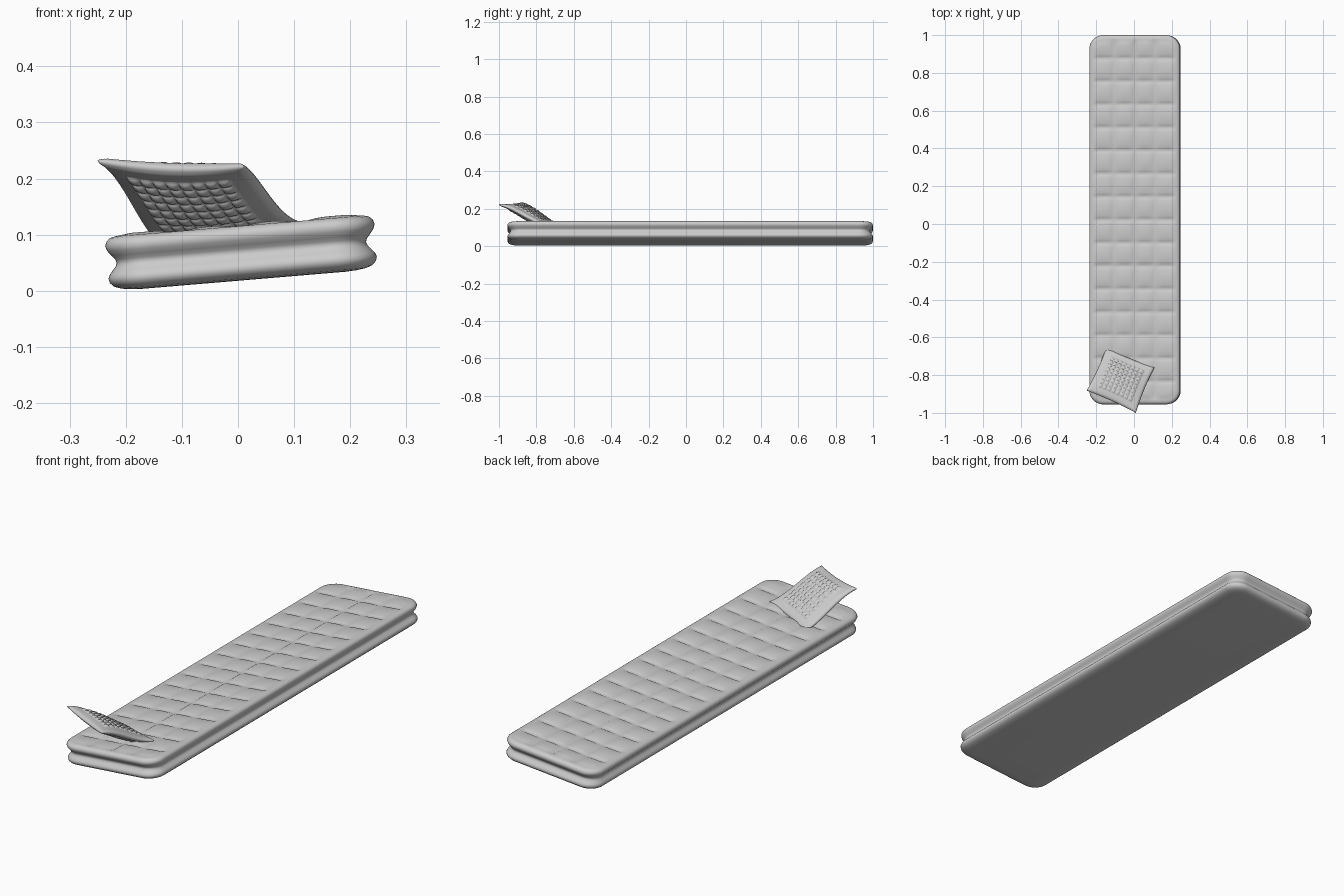
import bpy, bmesh, math
from mathutils import Vector

if "Cube" in bpy.data.objects:
    bpy.data.objects.remove(bpy.data.objects["Cube"])


def finish(name, bm):
    bmesh.ops.remove_doubles(bm, verts=bm.verts, dist=1e-6)
    bmesh.ops.recalc_face_normals(bm, faces=bm.faces)
    me = bpy.data.meshes.new(name)
    bm.to_mesh(me)
    bm.free()
    for p in me.polygons:
        p.use_smooth = True
    ob = bpy.data.objects.new(name, me)
    bpy.context.collection.objects.link(ob)
    return ob


def grid(bm, nu, nv, fn):
    g = [[bm.verts.new(fn(2 * i / nu - 1, 2 * j / nv - 1)) for j in range(nv + 1)]
         for i in range(nu + 1)]
    for i in range(nu):
        for j in range(nv):
            bm.faces.new((g[i][j], g[i + 1][j], g[i + 1][j + 1], g[i][j + 1]))


# --- mattress: rounded rectangle, waisted sides, tufted top ---
A, B, R = 0.241, 0.9775, 0.075
NU, NV = 48, 192


def rounded(u, v, inset):
    x, y = u * A, v * B
    cx = max(-(A - R), min(A - R, x))
    cy = max(-(B - R), min(B - R, y))
    d = Vector((x - cx, y - cy))
    m = max(abs(d.x), abs(d.y)) / R
    if d.length > 1e-9:
        d = d.normalized() * m * (R - inset)
    return cx + d.x, cy + d.y


def top_point(u, v):
    x, y = rounded(u, v, 0.018)
    edge = min(1, (1 - abs(u)) * A / 0.04, (1 - abs(v)) * B / 0.04)
    cx = abs(math.sin(math.pi * x / 0.108))
    cy = abs(math.sin(math.pi * (y + B) / (2 * B / 16)))
    if abs(x) > 0.162:
        cx = 1
    puff = 0.011 * math.sqrt(cx * cy) - 0.007
    return x, y, 0.047 + puff * edge


bm = bmesh.new()
grid(bm, NU, NV, top_point)
rim = [(2 * i / NU - 1, -1) for i in range(NU)] + [(1, 2 * j / NV - 1) for j in range(NV)]
rim += [(-u, -v) for u, v in rim]
profile = [(0.018, 0.047), (0.009, 0.0445), (0.003, 0.039), (0, 0.031), (0.003, 0.022),
           (0.010, 0.013), (0.016, 0.006), (0.018, 0), (0.016, -0.006), (0.010, -0.013),
           (0.004, -0.020), (0.001, -0.027), (0.003, -0.035), (0.010, -0.042),
           (0.022, -0.0465), (0.04, -0.049), (0.06, -0.05)]
rings = [[bm.verts.new((*rounded(u, v, ins), z)) for u, v in rim] for ins, z in profile]
n = len(rim)
for a, b in zip(rings, rings[1:]):
    for k in range(n):
        bm.faces.new((a[k], a[(k + 1) % n], b[(k + 1) % n], b[k]))
bm.faces.new(rings[-1])
mattress = finish("mattress", bm)
mattress.location = (0.006, 0.0225, 0.0685)
mattress.rotation_euler = (0, -math.radians(4.8), 0)

# --- pillow: S-curved sheet, puffed both ways with quilted bumps ---
BL, BR = Vector((-0.147, -0.655, 0.095)), Vector((0.108, -0.760, 0.122))
FL, FR = Vector((-0.251, -0.882, 0.232)), Vector((0.010, -1.000, 0.222))


def mid(u, v):
    # edges pulled in slightly between the corners
    pu = u * (1 - 0.04 * (1 - v * v))
    pv = v * (1 - 0.04 * (1 - u * u))
    s, t = (pu + 1) / 2, (pv + 1) / 2
    p = BL.lerp(BR, s).lerp(FL.lerp(FR, s), t)
    f = 0.35 * t + 0.65 * t * t * (3 - 2 * t)
    zb, zf = BL.z + (BR.z - BL.z) * s, FL.z + (FR.z - FL.z) * s
    p.z = zb + (zf - zb) * f - 0.008 * (1 - u * u) * t
    return p


def pillow_side(sign):
    def fn(u, v):
        e = 0.01
        nrm = (mid(u + e, v) - mid(u - e, v)).cross(mid(u, v - e) - mid(u, v + e)).normalized()
        if nrm.z < 0:
            nrm = -nrm
        d = min(1 - abs(u), 1 - abs(v))
        lip = 0.007 * math.sqrt(min(1, d / 0.08))
        puff = 0.019 * ((1 - u * u) * (1 - v * v)) ** 0.8
        bump = 0
        if abs(u) < 0.72 and abs(v) < 0.72:
            k = math.pi * 4 / 0.72
            bump = 0.006 * math.sqrt(abs(math.sin(k * u) * math.sin(k * v)))
        return mid(u, v) + nrm * sign * (lip + puff + bump)
    return fn


bm = bmesh.new()
for sign in (1, -1):
    grid(bm, 100, 100, pillow_side(sign))
finish("pillow", bm)
